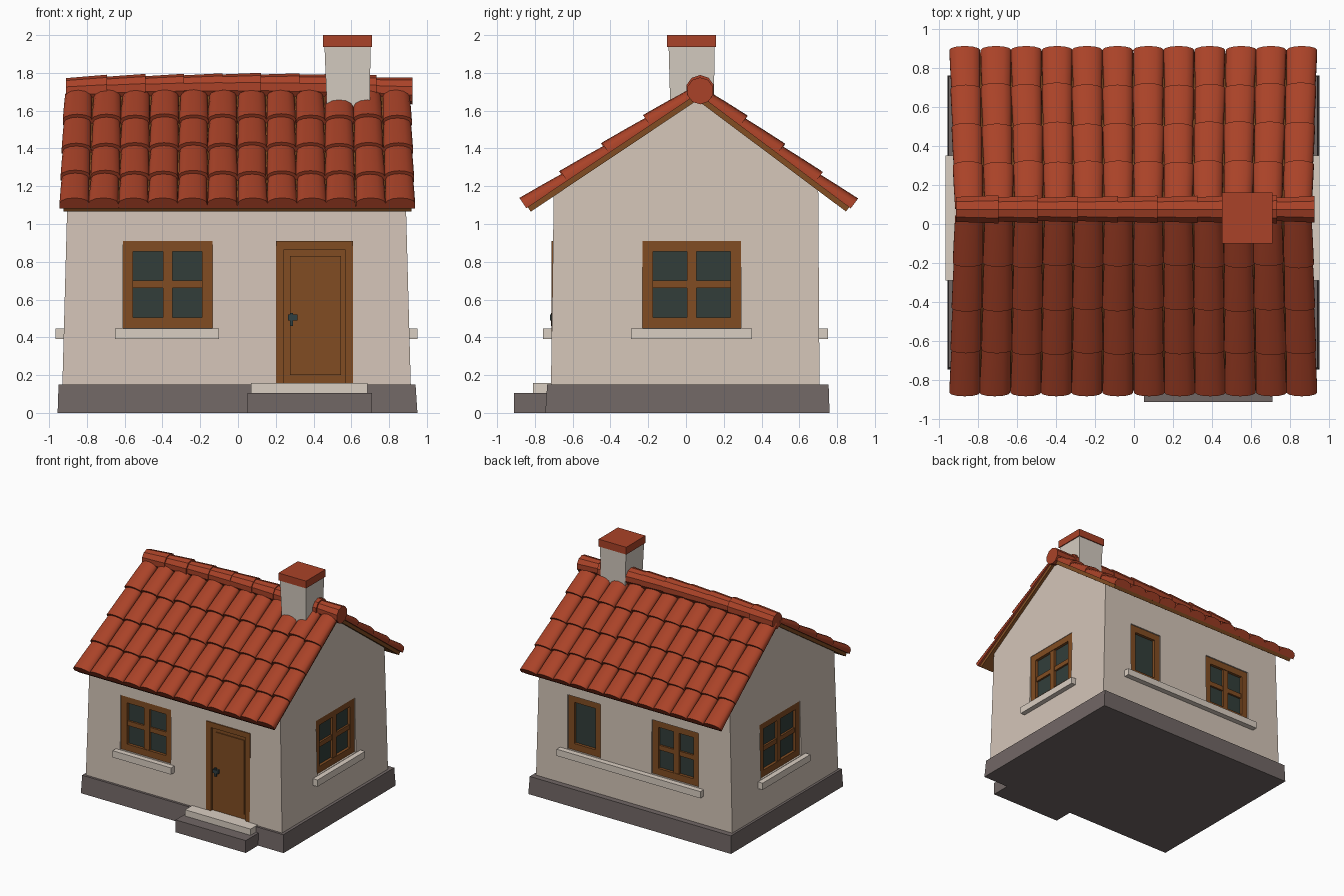
import bpy, bmesh, math, random
from mathutils import Matrix, Vector

if "Cube" in bpy.data.objects:
    bpy.data.objects.remove(bpy.data.objects["Cube"])
random.seed(4)


def material(name, rgb):
    m = bpy.data.materials.new(name)
    m.diffuse_color = (*rgb, 1)
    m.use_nodes = True
    m.node_tree.nodes["Principled BSDF"].inputs["Base Color"].default_value = m.diffuse_color
    return m


RED = material("roof red", (0.40, 0.055, 0.021))
WALL = material("wall plaster", (0.66, 0.56, 0.48))
CREAM = material("sill cream", (0.70, 0.62, 0.54))
CHIM = material("chimney plaster", (0.66, 0.60, 0.53))
STONE = material("plinth stone", (0.165, 0.135, 0.13))
WOOD = material("brown wood", (0.22, 0.073, 0.016))
GLASS = material("window glass", (0.032, 0.048, 0.042))
METAL = material("handle metal", (0.03, 0.05, 0.055))


def finish(name, bm, mat):
    bmesh.ops.recalc_face_normals(bm, faces=bm.faces)
    me = bpy.data.meshes.new(name)
    bm.to_mesh(me)
    bm.free()
    ob = bpy.data.objects.new(name, me)
    bpy.context.collection.objects.link(ob)
    if mat:
        me.materials.append(mat)
    return ob


def loft(bm, rings):
    """Closed solid through a list of equal-length point rings."""
    rows = [[bm.verts.new(p) for p in r] for r in rings]
    n = len(rows[0])
    for a, b in zip(rows, rows[1:]):
        for i in range(n):
            j = (i + 1) % n
            bm.faces.new((a[i], a[j], b[j], b[i]))
    bm.faces.new(rows[0])
    bm.faces.new(rows[-1])


def rect(x0, x1, y0, y1, z):
    return [Vector(p) for p in ((x0, y0, z), (x1, y0, z), (x1, y1, z), (x0, y1, z))]


def boxes(name, mat, items, M=Matrix()):
    """Each item is (x0, x1, y0, y1, z0, z1), placed through matrix M."""
    bm = bmesh.new()
    for x0, x1, y0, y1, z0, z1 in items:
        loft(bm, [[M @ p for p in rect(x0, x1, y0, y1, z)] for z in (z0, z1)])
    return finish(name, bm, mat)


def taper(name, mat, low, high):
    bm = bmesh.new()
    loft(bm, [rect(*low), rect(*high)])
    return finish(name, bm, mat)


# plinth and entrance step
taper("plinth", STONE, (-0.955, 0.95, -0.745, 0.76, 0), (-0.95, 0.94, -0.735, 0.755, 0.15))
boxes("front_step", STONE, [(0.05, 0.71, -0.91, -0.70, 0, 0.105)])
boxes("door_threshold", CREAM, [(0.07, 0.685, -0.81, -0.66, 0.105, 0.158)])

# walls with gables, slightly tapered towards the top
EAVE_F, EAVE_B, RIDGE = (-0.83, 1.06), (0.855, 1.06), (0.06, 1.655)
profile = [(-0.715, 0.14), (0.707, 0.14), (0.70, 1.19), (0.06, 1.67), (-0.70, 1.16)]
bm = bmesh.new()
loft(bm, [[(s * (w - 0.027 * (z - 0.14)), y, z) for y, z in profile]
          for s, w in ((-1, 0.93), (1, 0.915))])
walls = finish("walls", bm, WALL)


# wall frames: local x along the wall, local y outwards
def wall_frame(tangent, outward, dist):
    t, o = Vector(tangent), Vector(outward)
    M = Matrix((t, o, (0, 0, 1))).transposed().to_4x4()
    M.translation = o * dist
    return M


FRONT = wall_frame((1, 0, 0), (0, -1, 0), 0.708)
BACK = wall_frame((1, 0, 0), (0, 1, 0), 0.703)
RIGHT = wall_frame((0, 1, 0), (1, 0, 0), 0.902)
LEFT = wall_frame((0, 1, 0), (-1, 0, 0), 0.917)

# recesses for windows and door
Z0, Z1 = 0.45, 0.91
windows = [("front", FRONT, -0.61, -0.135, True), ("right", RIGHT, -0.23, 0.29, True),
           ("left", LEFT, -0.23, 0.31, True), ("back_wide", BACK, -0.61, -0.17, True),
           ("back_narrow", BACK, 0.31, 0.62, False)]
openings = [(M, a, b, Z0, Z1) for _, M, a, b, _ in windows] + [(FRONT, 0.2, 0.61, 0.158, 0.91)]
for M, a, b, z0, z1 in openings:
    cutter = boxes("recess_cutter", None, [(a, b, -0.05, 0.1, z0, z1)], M)
    cutter.hide_render = True
    mod = walls.modifiers.new("recess", 'BOOLEAN')
    mod.operation, mod.solver, mod.object = 'DIFFERENCE', 'EXACT', cutter
    bpy.context.view_layer.objects.active = walls
    bpy.ops.object.modifier_apply(modifier=mod.name)
    bpy.data.objects.remove(cutter)

# windows: frame with cross bars, and glass
for name, M, a, b, cross in windows:
    w = 0.055
    bars = [(a, a + w, -0.05, -0.012, Z0, Z1), (b - w, b, -0.05, -0.012, Z0, Z1),
            (a + w, b - w, -0.05, -0.012, Z0, Z0 + w), (a + w, b - w, -0.05, -0.012, Z1 - w, Z1)]
    if cross:
        c, zc = (a + b) / 2, (Z0 + Z1) / 2
        bars += [(c - 0.025, c + 0.025, -0.05, -0.016, Z0 + w, Z1 - w),
                 (a + w, b - w, -0.05, -0.02, zc - 0.02, zc + 0.02)]
    boxes(name + "_window_frame", WOOD, bars, M)
    boxes(name + "_window_glass", GLASS, [(a + 0.02, b - 0.02, -0.051, -0.036, Z0 + 0.02, Z1 - 0.02)], M)

# window sills
for name, M, a, b in (("front", FRONT, -0.65, -0.10), ("right", RIGHT, -0.29, 0.35),
                      ("left", LEFT, -0.29, 0.35), ("back", BACK, -0.66, 0.69)):
    boxes(name + "_sill", CREAM, [(a, b, -0.03, 0.048, 0.39, 0.447)], M)

# door
boxes("door_frame", WOOD, [(0.2, 0.243, -0.05, 0.004, 0.158, 0.91), (0.567, 0.61, -0.05, 0.004, 0.158, 0.91),
                           (0.243, 0.567, -0.05, 0.004, 0.865, 0.91)], FRONT)
boxes("door_leaf", WOOD, [(0.243, 0.567, -0.05, -0.018, 0.158, 0.865),
                          (0.275, 0.545, -0.03, -0.010, 0.2, 0.83)], FRONT)
boxes("door_handle", METAL, [(0.265, 0.315, -0.02, 0.012, 0.49, 0.52),
                             (0.275, 0.292, -0.02, 0.006, 0.46, 0.53)], FRONT)

# roof: wooden board and overlapping arched tiles on each slope
COLS, ROWS, XL, XR = 12, 4, -0.945, 0.938
for side, eave in (("front", EAVE_F), ("back", EAVE_B)):
    e, r = Vector((0, *eave)), Vector((0, *RIDGE))
    length = (r - e).length
    u = (r - e).normalized()
    n = Vector((0, -u.z, u.y)) if u.y > 0 else Vector((0, u.z, -u.y))

    def at(x, s, h):
        return Vector((x * (1 - 0.025 * s / length), 0, 0)) + e + u * s + n * h

    bm = bmesh.new()
    loft(bm, [[at(x, 0.01, 0), at(x, length, 0), at(x, length, 0.035), at(x, 0.01, 0.035)]
              for x in (-0.925, 0.92)])
    finish(side + "_roof_board", bm, WOOD)

    bm = bmesh.new()
    pitch, w = length / ROWS, (XR - XL) / COLS
    for row in range(ROWS):
        for col in range(COLS):
            xc = XL + w * (col + 0.5)
            inner = 0.004 if 0 < col < COLS - 1 else 0
            s0 = row * pitch - (random.uniform(0, 0.015) if row else 0)
            s1 = min((row + 1) * pitch + 0.03, length)
            lean = random.uniform(-inner, inner)
            rings = []
            for t, half, lift in ((0, 0.5, 0.016), (0.5, 0.485, 0.006), (1, 0.46, -0.006)):
                s = s0 + (s1 - s0) * t
                ring = [at(xc - half * w, s, 0.028), at(xc + half * w, s, 0.028)]
                for i in range(7):
                    a = math.pi * i / 6
                    ring.append(at(xc + lean * (1 - t) + half * w * math.cos(a), s,
                                   0.044 + lift + 0.034 * math.sin(a)))
                rings.append(ring)
            loft(bm, rings)
    finish(side + "_roof_tiles", bm, RED)

# ridge caps, overlapping and gently arched along the length
bm = bmesh.new()
CAPS = 9
step = (0.925 + 0.91) / CAPS


def ridge_ring(x, rad):
    zc = 1.705 + 0.022 * (1 - (x / 0.92) ** 2)
    return [(x, 0.075 + rad * math.cos(math.pi * (i + 0.5) / 5),
             zc + rad * math.sin(math.pi * (i + 0.5) / 5)) for i in range(10)]


for k in range(CAPS):
    x0 = -0.91 + k * step
    big = 0.073 + random.uniform(-0.003, 0.003)
    loft(bm, [ridge_ring(x0, big - 0.009), ridge_ring(min(x0 + step + 0.012, 0.925), big)])
finish("ridge_caps", bm, RED)

# chimney
taper("chimney", CHIM, (0.475, 0.695, -0.08, 0.145, 1.50), (0.458, 0.702, -0.092, 0.152, 1.94))
boxes("chimney_cap", RED, [(0.45, 0.71, -0.10, 0.16, 1.938, 2.0)])

# soften the curved tiles only
for ob in bpy.context.collection.objects:
    ob.select_set("tiles" in ob.name)
    if "tiles" in ob.name:
        bpy.context.view_layer.objects.active = ob
bpy.ops.object.shade_smooth_by_angle(angle=math.radians(40))
